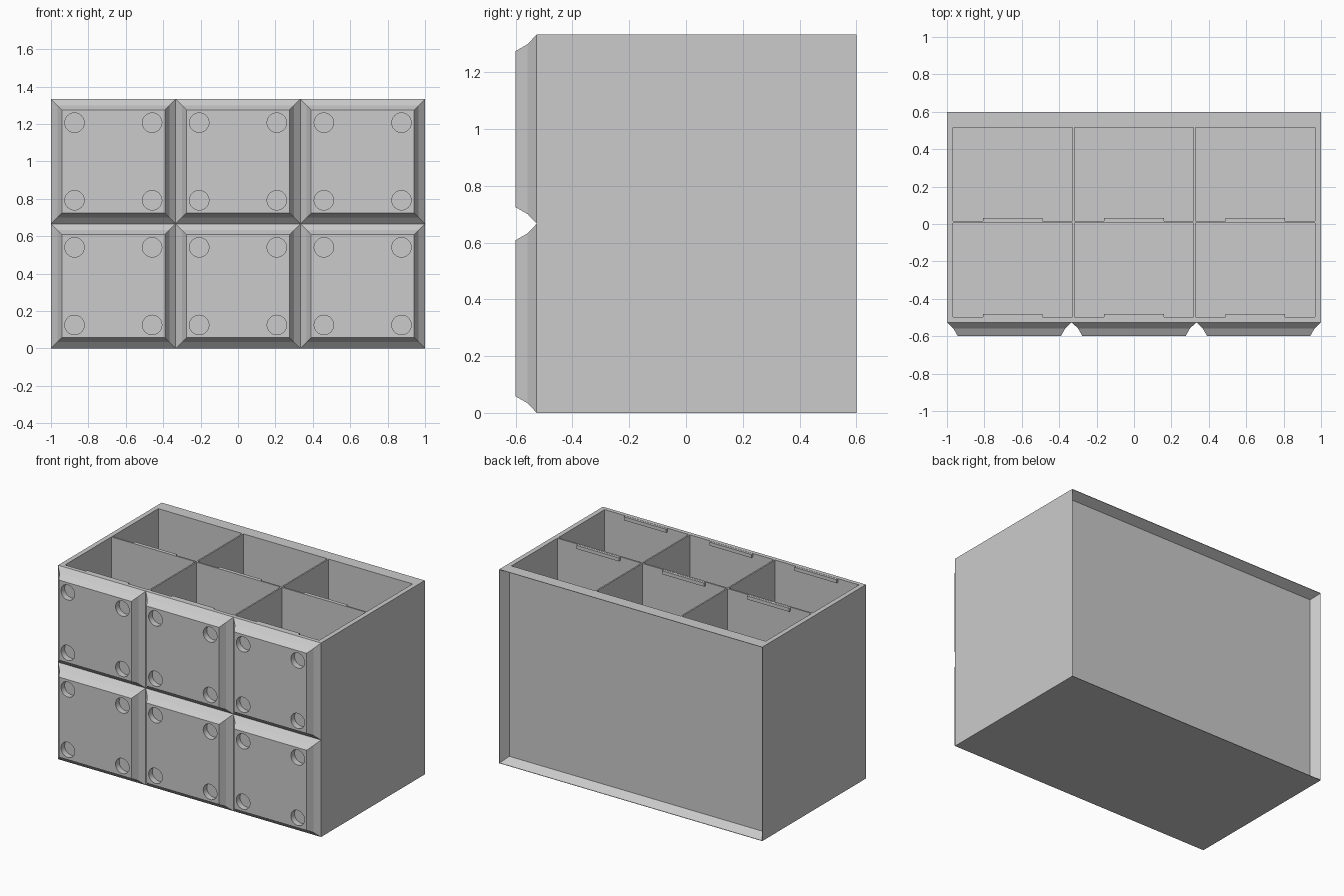
import bpy, bmesh, math
from mathutils import Matrix, Vector

if "Cube" in bpy.data.objects:
    bpy.data.objects.remove(bpy.data.objects["Cube"], do_unlink=True)

W, H = 2.0, 1.333            # overall width and height
FRONT, BACK = -0.526, 0.6    # body faces in y
TIP = -0.6                   # front of the feet
CELL = W / 3

grey = bpy.data.materials.new("grey_plastic")
grey.use_nodes = True
grey.diffuse_color = (0.6, 0.6, 0.6, 1)
grey.node_tree.nodes["Principled BSDF"].inputs["Base Color"].default_value = (0.6, 0.6, 0.6, 1)


def finish(name, bm):
    bmesh.ops.recalc_face_normals(bm, faces=bm.faces)
    mesh = bpy.data.meshes.new(name)
    bm.to_mesh(mesh)
    bm.free()
    mesh.materials.append(grey)
    obj = bpy.data.objects.new(name, mesh)
    bpy.context.collection.objects.link(obj)
    return obj


def add_box(bm, lo, hi):
    lo, hi = Vector(lo), Vector(hi)
    size = Matrix.Diagonal((*(hi - lo), 1))
    bmesh.ops.create_cube(bm, size=1, matrix=Matrix.Translation((lo + hi) / 2) @ size)


def loft(bm, cx, cz, width, height, profile):
    """Stack inset rectangles along y; profile is (y, inset) pairs."""
    rings = []
    for y, inset in profile:
        a, b = width / 2 - inset, height / 2 - inset
        rings.append([bm.verts.new((cx + sx * a, y, cz + sz * b))
                      for sx, sz in ((-1, -1), (1, -1), (1, 1), (-1, 1))])
    for r, s in zip(rings, rings[1:]):
        for i in range(4):
            j = (i + 1) % 4
            bm.faces.new((r[i], r[j], s[j], s[i]))
    bm.faces.new(rings[0])
    bm.faces.new(rings[-1])


def cut(obj, cutter):
    cutter.hide_render = True
    mod = obj.modifiers.new("cut", 'BOOLEAN')
    mod.operation = 'DIFFERENCE'
    mod.solver = 'EXACT'
    mod.object = cutter
    bpy.context.view_layer.objects.active = obj
    bpy.ops.object.modifier_apply(modifier=mod.name)
    bpy.data.objects.remove(cutter, do_unlink=True)


# Bin body
bm = bmesh.new()
add_box(bm, (-W / 2, FRONT, 0), (W / 2, BACK, H))
body = finish("bin_body", bm)

# Six open compartments
columns = [-0.648, 0, 0.648]
rows = [(-0.498, 0.006), (0.017, 0.515)]
bm = bmesh.new()
for cx in columns:
    for y0, y1 in rows:
        add_box(bm, (cx - 0.319, y0, 0.03), (cx + 0.319, y1, H + 0.1))
cut(body, finish("compartment_cutter", bm))

# Flared recess leaving a thin lip around the back
slope = 0.03 / 0.062
bm = bmesh.new()
loft(bm, 0, H / 2, W, H, [(BACK - 0.062, 0.033), (BACK + 0.02, 0.003 - 0.02 * slope)])
cut(body, finish("recess_cutter", bm))

# Label tabs on the front wall of each compartment
for cx in columns:
    for y0, y1 in rows:
        bm = bmesh.new()
        add_box(bm, (cx - 0.16, y0 - 0.005, H - 0.025), (cx + 0.16, y0 + 0.016, H - 0.001))
        finish("label_tab", bm)

# Stepped feet on the front, each with four round sockets
for col in (-1, 0, 1):
    for row in (0, 1):
        cx, cz = col * CELL, (row + 0.5) * H / 2
        bm = bmesh.new()
        loft(bm, cx, cz, CELL, H / 2, [(FRONT, 0), (-0.558, 0.034), (TIP, 0.058)])
        foot = finish("front_foot", bm)
        bm = bmesh.new()
        for sx in (-1, 1):
            for sz in (-1, 1):
                place = Matrix.Translation((cx + sx * 0.2075, TIP, cz + sz * 0.2075))
                bmesh.ops.create_cone(bm, cap_ends=True, segments=32, radius1=0.052,
                                      radius2=0.052, depth=0.08,
                                      matrix=place @ Matrix.Rotation(math.pi / 2, 4, 'X'))
        cut(foot, finish("socket_cutter", bm))
        bpy.ops.object.select_all(action='DESELECT')
        foot.select_set(True)
        bpy.context.view_layer.objects.active = foot
        bpy.ops.object.shade_smooth_by_angle(angle=math.radians(15))
